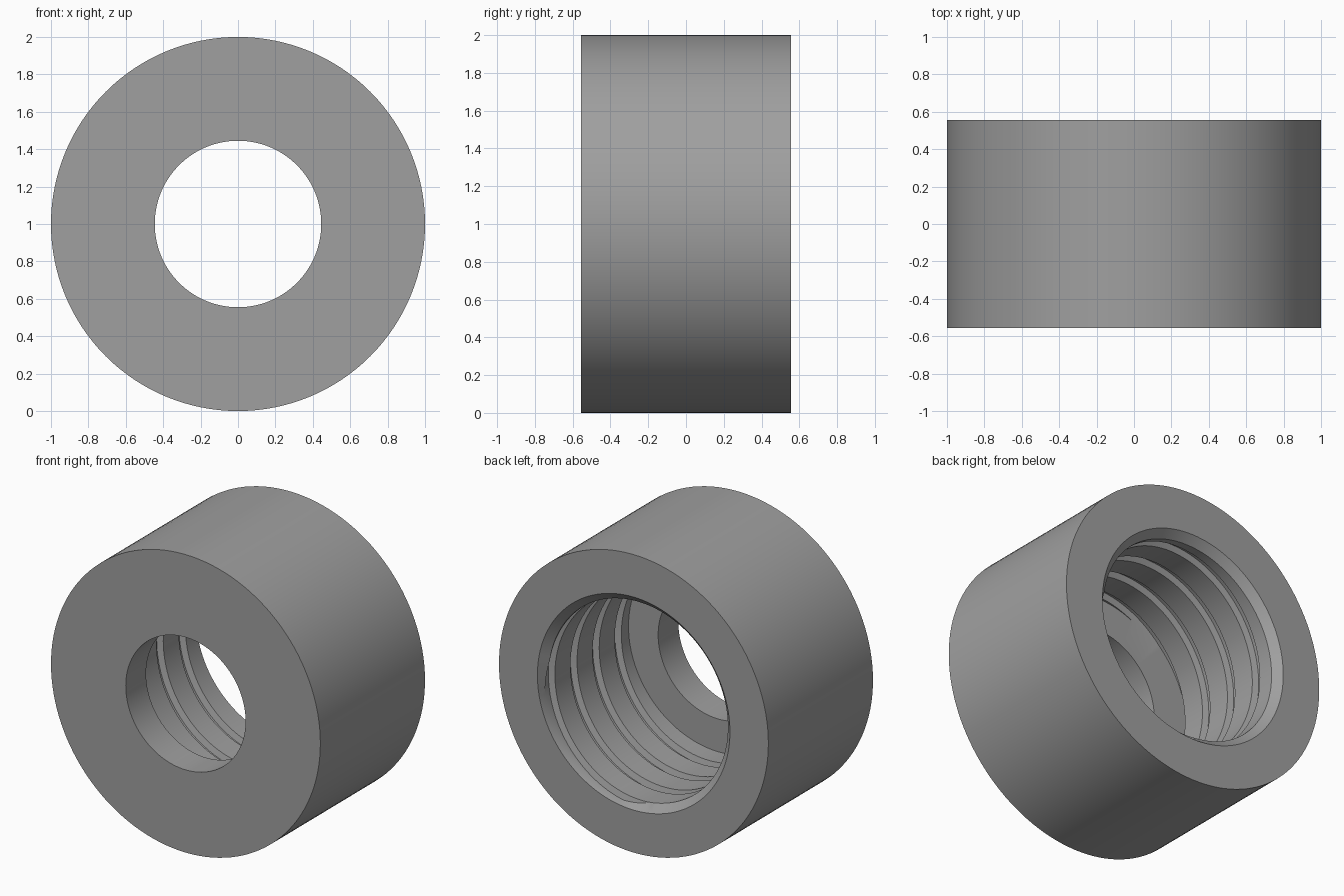
import bpy, bmesh, math

if "Cube" in bpy.data.objects:
    bpy.data.objects.remove(bpy.data.objects["Cube"])

SEG = 128                      # sides around the axis
HALF = 0.555                   # half of the depth along y
FLOOR_Y, CHAMFER_Y = -0.34, 0.505
OUTER, BORE, RIM = 1.0, 0.445, 0.715
CREST, ROOT, PITCH = 0.665, 0.705, 0.235
# one turn of the thread: offset along the axis, radius
TOOTH = [(0.0, CREST), (0.012, ROOT), (0.058, ROOT), (0.07, CREST)]


def thread_radius(y, start):
    """Radius of the threaded wall at depth y for a groove beginning at start."""
    u = (y - start) % PITCH
    for (a, ra), (b, rb) in zip(TOOTH, TOOTH[1:]):
        if a <= u <= b:
            return ra + (rb - ra) * (u - a) / (b - a)
    return CREST


def section(angle):
    """Closed cross-section (radius, y) of the nut at one angle."""
    start = 0.44 + PITCH * (angle / math.tau - 0.25)
    pts = [(BORE, FLOOR_Y)]
    for turn in range(-6, 3):
        for off, _ in TOOTH:
            raw = start + turn * PITCH + off
            y = min(max(raw, FLOOR_Y), CHAMFER_Y)
            r = dict(TOOTH)[off] if y == raw else thread_radius(y, start)
            pts.append((r, y))
    # chamfered rim, outer wall, front face
    return pts + [(RIM, HALF), (OUTER, HALF), (OUTER, -HALF), (BORE, -HALF)]


# threaded collar: cross-section swept round the axis, following the helix
bm = bmesh.new()
rings = []
for i in range(SEG + 1):
    a = math.tau * i / SEG
    rings.append([bm.verts.new((r * math.sin(a), y, 1 + r * math.cos(a)))
                  for r, y in section(a)])
for p, q in zip(rings, rings[1:]):
    n = len(p)
    for j in range(n):
        k = (j + 1) % n
        bm.faces.new((p[j], p[k], q[k], q[j]))
bmesh.ops.remove_doubles(bm, verts=bm.verts, dist=1e-5)
bmesh.ops.dissolve_degenerate(bm, edges=bm.edges, dist=1e-5)
bmesh.ops.recalc_face_normals(bm, faces=bm.faces)
mesh = bpy.data.meshes.new("threaded_collar")
bm.to_mesh(mesh)
bm.free()

collar = bpy.data.objects.new("threaded_collar", mesh)
bpy.context.collection.objects.link(collar)
grey = bpy.data.materials.new("steel_grey")
grey.diffuse_color = (0.35, 0.35, 0.35, 1)
grey.use_nodes = True
grey.node_tree.nodes["Principled BSDF"].inputs["Base Color"].default_value = grey.diffuse_color
mesh.materials.append(grey)

# smooth walls with crisp edges
bpy.context.view_layer.objects.active = collar
collar.select_set(True)
bpy.ops.object.shade_smooth_by_angle(angle=math.radians(30))
